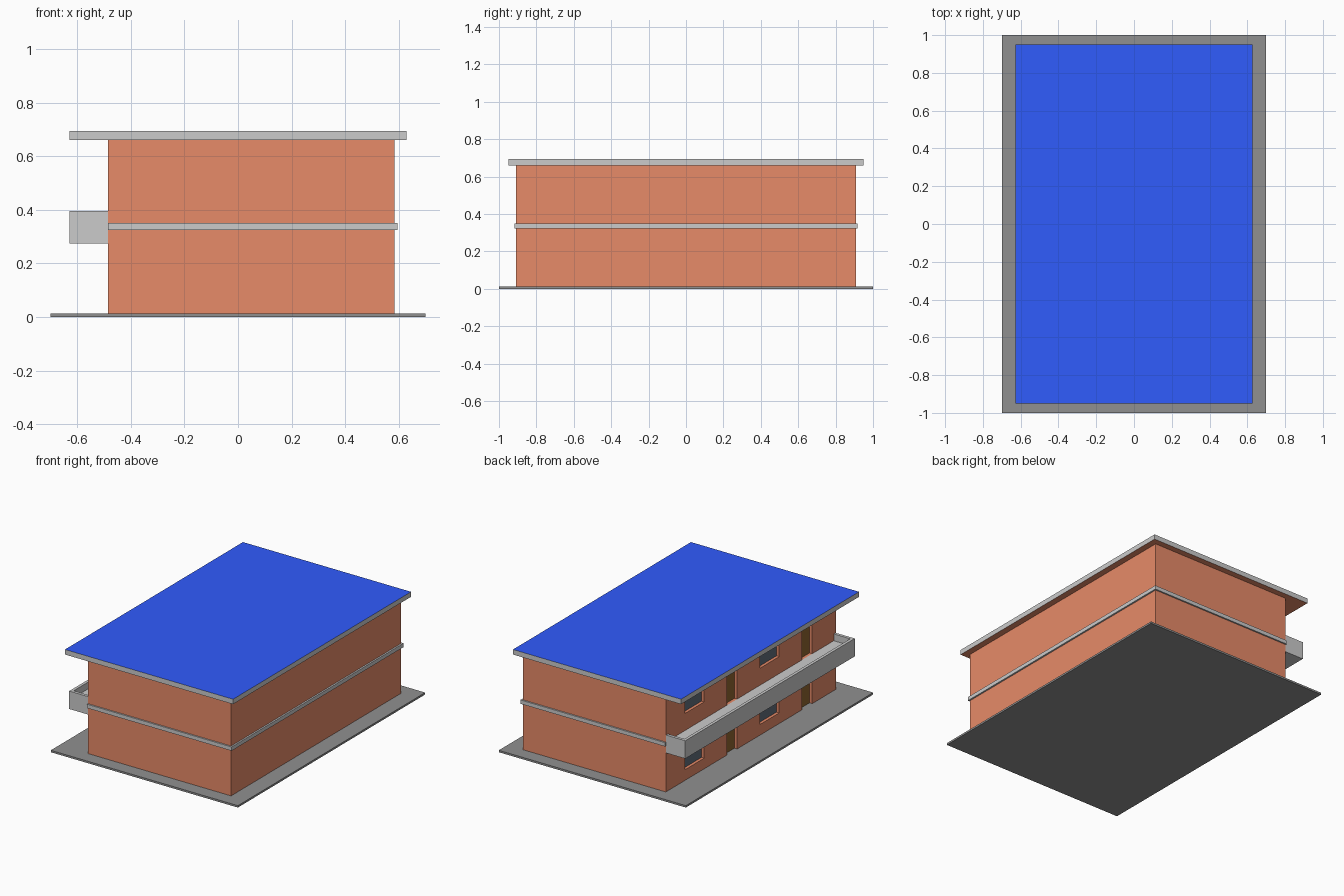
import bpy, bmesh

if "Cube" in bpy.data.objects:
    bpy.data.objects.remove(bpy.data.objects["Cube"])


def mat(name, rgb):
    m = bpy.data.materials.new(name)
    m.diffuse_color = (*rgb, 1)
    m.use_nodes = True
    m.node_tree.nodes["Principled BSDF"].inputs["Base Color"].default_value = m.diffuse_color
    return m


BRICK = mat("brick", (0.8, 0.257, 0.14))
BLUE = mat("roof_blue", (0.03, 0.106, 0.98))
PAVING = mat("paving", (0.278, 0.278, 0.278))
GREY = mat("concrete", (0.7, 0.7, 0.7))
WOOD = mat("door_wood", (0.28, 0.13, 0.03))
GLASS = mat("glass", (0.12, 0.155, 0.2))


def boxes(name, spans, material=None):
    """One object from boxes given as (x0, x1, y0, y1, z0, z1)."""
    bm = bmesh.new()
    for x0, x1, y0, y1, z0, z1 in spans:
        for v in bmesh.ops.create_cube(bm, size=1)["verts"]:
            v.co = (x1 if v.co.x > 0 else x0,
                    y1 if v.co.y > 0 else y0,
                    z1 if v.co.z > 0 else z0)
    me = bpy.data.meshes.new(name)
    bm.to_mesh(me)
    bm.free()
    ob = bpy.data.objects.new(name, me)
    bpy.context.collection.objects.link(ob)
    if material:
        me.materials.append(material)
    return ob


WX0, WX1, WY = -0.485, 0.584, 0.908     # wall extents
GROUND, FLOOR2 = 0.013, 0.35            # floor levels
REVEAL = 0.02                           # recess depth of openings

# Paved base
boxes("paved_base", [(-0.699, 0.699, -1, 1, 0, GROUND)], PAVING)

# Brick walls
walls = boxes("walls", [(WX0, WX1, -WY, WY, GROUND, 0.66)], BRICK)

# Doors and windows along the balcony side, on both storeys
doors, windows, holes = [], [], []
for base, sill in ((GROUND, 0.085), (FLOOR2, 0.465)):
    top = base + 0.222
    for y in (-0.6, 0.2):
        for part, centre, half, bottom in ((doors, y, 0.054, base),
                                           (windows, y + 0.4, 0.102, sill)):
            span = (centre - half, centre + half)
            back = WX0 + REVEAL
            part.append((back, back + 0.008, *span, bottom, top))
            cut_bottom = 0.0 if bottom == GROUND else bottom
            holes.append((WX0 - 0.05, back + 0.008, *span, cut_bottom, top))
boxes("doors", doors, WOOD)
boxes("windows", windows, GLASS)

cutter = boxes("opening_cutter", holes, BRICK)
cutter.hide_render = True
cutter.hide_viewport = True
cut = walls.modifiers.new("openings", "BOOLEAN")
cut.operation = "DIFFERENCE"
cut.solver = "EXACT"
cut.object = cutter

# Floor band wrapping the front, right and back walls
boxes("floor_band", [
    (WX0, WX1 + 0.011, -WY - 0.01, -WY, 0.324, FLOOR2),
    (WX0, WX1 + 0.011, WY, WY + 0.01, 0.324, FLOOR2),
    (WX1, WX1 + 0.011, -WY, WY, 0.324, FLOOR2)], GREY)

# Balcony: floor slab, long parapet and two end parapets
BX, BY, T = -0.628, 0.905, 0.02
Z0, Z1 = 0.275, 0.396
boxes("balcony_floor", [(BX + T, WX0, -BY + T, BY - T, Z0, FLOOR2)], GREY)
boxes("balcony_parapet", [
    (BX, BX + T, -BY, BY, Z0, Z1),
    (BX + T, WX0, -BY, -BY + T, Z0, Z1),
    (BX + T, WX0, BY - T, BY, Z0, Z1)], GREY)

# Roof slab: grey edges, blue top, brick-coloured soffit
roof = boxes("roof", [(-0.628, 0.628, -0.95, 0.95, 0.66, 0.694)], GREY)
roof.data.materials.append(BLUE)
roof.data.materials.append(BRICK)
for p in roof.data.polygons:
    if abs(p.normal.z) > 0.5:
        p.material_index = 1 if p.normal.z > 0 else 2
